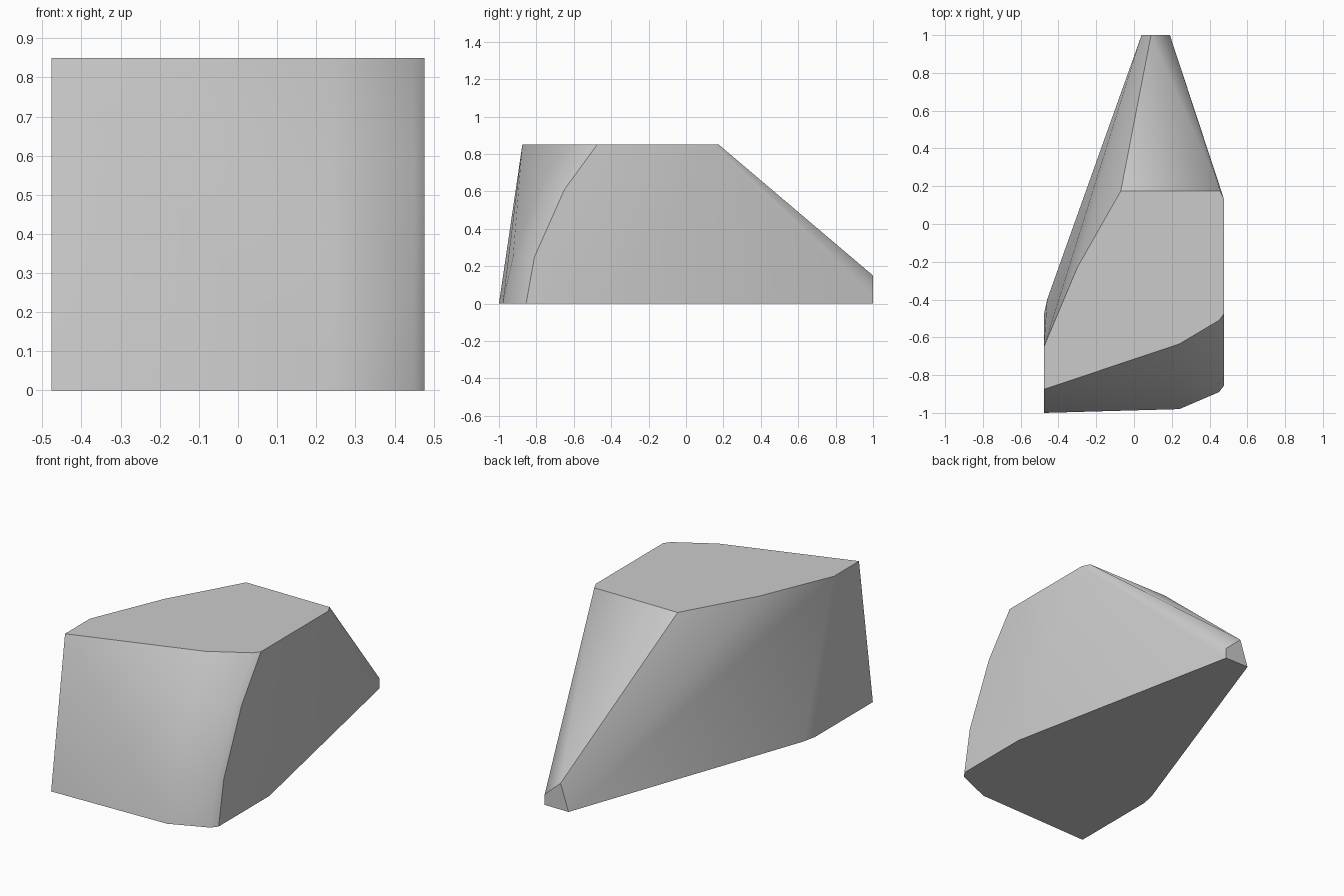
import bpy
import bmesh
import math

cube = bpy.data.objects.get("Cube")
if cube:
    bpy.data.objects.remove(cube, do_unlink=True)

SIDE = 0.477
TOP = 0.85

# Outline of the flat top and of the flat base
top_outline = [(-SIDE, -0.875), (0.24, -0.635), (0.45, -0.51), (SIDE, -0.475),
               (SIDE, 0.13), (0.455, 0.175), (-0.07, 0.175), (-0.3, -0.23),
               (-SIDE, -0.65)]
base_outline = [(-SIDE, -1), (0.24, -0.98), (0.45, -0.89), (SIDE, -0.855),
                (SIDE, -0.4), (0.19, 1), (0.04, 1), (-0.46, -0.4),
                (-SIDE, -0.48)]
# Bulging rows of the rounded front corner, and the blunt tail tip
corner_rows = [(0.24, -0.78, 0.61), (0.45, -0.685, 0.61), (SIDE, -0.65, 0.61),
               (0.24, -0.925, 0.25), (0.45, -0.845, 0.25), (SIDE, -0.81, 0.25)]
tail_tip = [(0.19, 1, 0.06), (0.09, 1, 0.15)]

points = ([(x, y, TOP) for x, y in top_outline]
          + [(x, y, 0) for x, y in base_outline] + corner_rows + tail_tip)

# Wrap the outlines in one faceted skin
bm = bmesh.new()
for p in points:
    bm.verts.new(p)
hull = bmesh.ops.convex_hull(bm, input=bm.verts)
inside = [v for v in hull["geom_interior"] if isinstance(v, bmesh.types.BMVert)]
bmesh.ops.delete(bm, geom=inside, context='VERTS')
bmesh.ops.dissolve_limit(bm, angle_limit=math.radians(0.5),
                         verts=bm.verts, edges=bm.edges)
bmesh.ops.recalc_face_normals(bm, faces=bm.faces)

# Smooth the gentle bends; keep the creases around the flat cuts sharp
for face in bm.faces:
    face.smooth = True
for edge in bm.edges:
    front_crease = all(v.co.x > SIDE - 0.001 and v.co.y < -0.45 for v in edge.verts)
    edge.smooth = edge.calc_face_angle(0) < math.radians(37) and not front_crease
    if any(abs(f.normal.z) > 0.99 for f in edge.link_faces):
        edge.smooth = False

mesh = bpy.data.meshes.new("rock")
bm.to_mesh(mesh)
bm.free()

grey = bpy.data.materials.new("stone grey")
grey.use_nodes = True
colour = (0.6, 0.6, 0.6, 1)
grey.diffuse_color = colour
grey.node_tree.nodes["Principled BSDF"].inputs["Base Color"].default_value = colour
mesh.materials.append(grey)

rock = bpy.data.objects.new("rock", mesh)
bpy.context.scene.collection.objects.link(rock)
